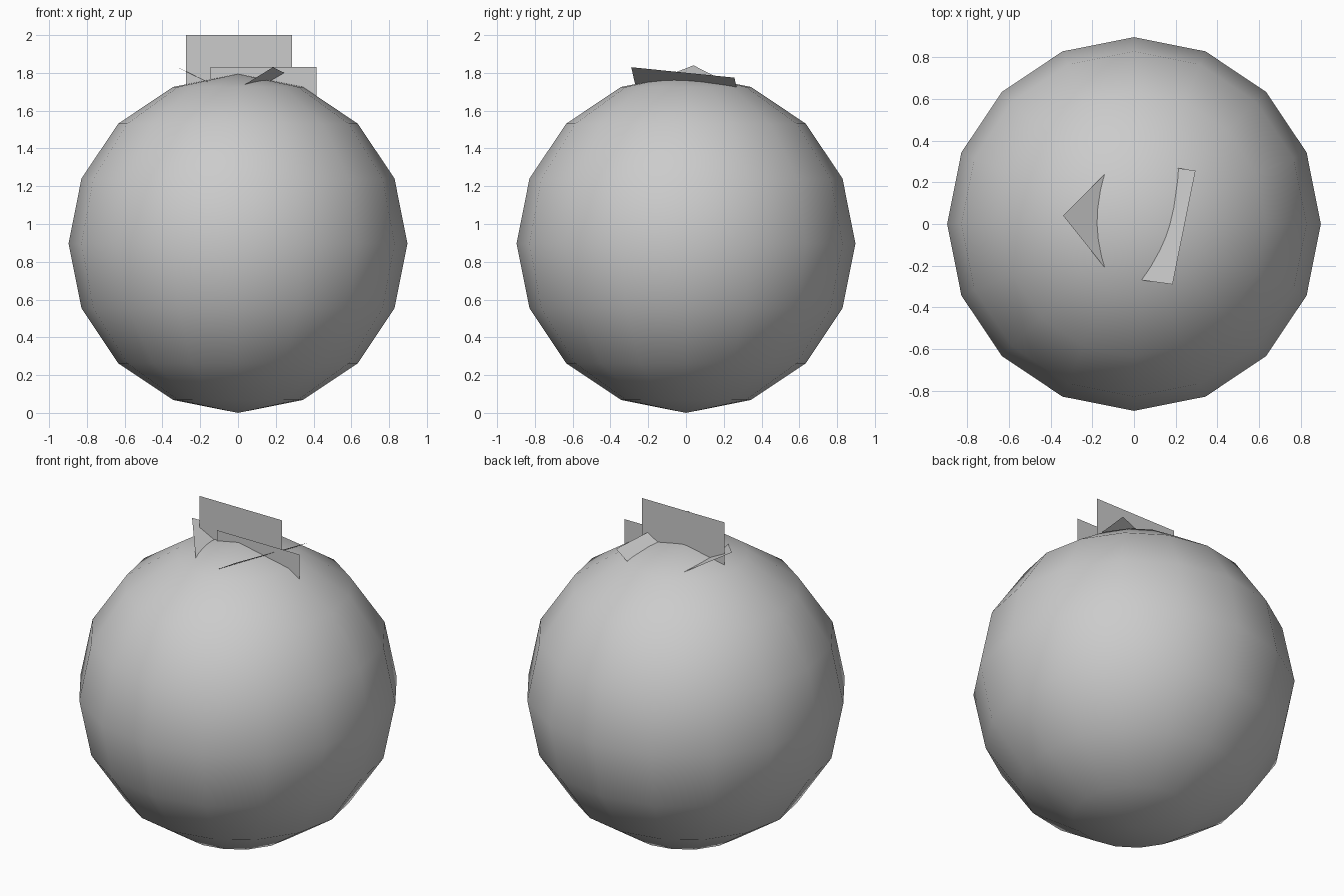
import bpy
from mathutils import Vector

if "Cube" in bpy.data.objects:
    bpy.data.objects.remove(bpy.data.objects["Cube"])

R = 0.897   # body radius
S = 0.56    # leaf side length

# Round body: low-poly smooth ball
bpy.ops.mesh.primitive_uv_sphere_add(segments=16, ring_count=8, radius=R, location=(0, 0, R))
body = bpy.context.object
body.name = "round_body"
bpy.ops.object.shade_smooth()


def leaf(name, corner, along, across):
    """Square card from one corner, spanned by two edge directions."""
    c = Vector(corner)
    u = Vector(along).normalized()
    v = Vector(across)
    v = (v - u * v.dot(u)).normalized()   # keep the corner square
    u, v = u * S, v * S
    mesh = bpy.data.meshes.new(name)
    mesh.from_pydata([c, c + u, c + u + v, c + v], [], [(0, 1, 2, 3)])
    obj = bpy.data.objects.new(name, mesh)
    bpy.context.collection.objects.link(obj)
    return obj


# Two upright leaves
leaf("upright_leaf_tall", (-0.275, 0.02, 2.0), (0, 0, -1), (1, 0, 0))
leaf("upright_leaf_low", (-0.145, 0.005, 1.83), (0, 0, -1), (1, 0, 0))

# Two tilted leaves, mostly sunk into the body
leaf("tilted_leaf_left", (-0.34, 0.04, 1.84), (0.165, 0.165, -0.085), (0.175, -0.23, -0.085))
leaf("tilted_leaf_right", (0.185, -0.29, 1.83), (0.11, 0.545, -0.055), (-0.14, 0.015, -0.085))
